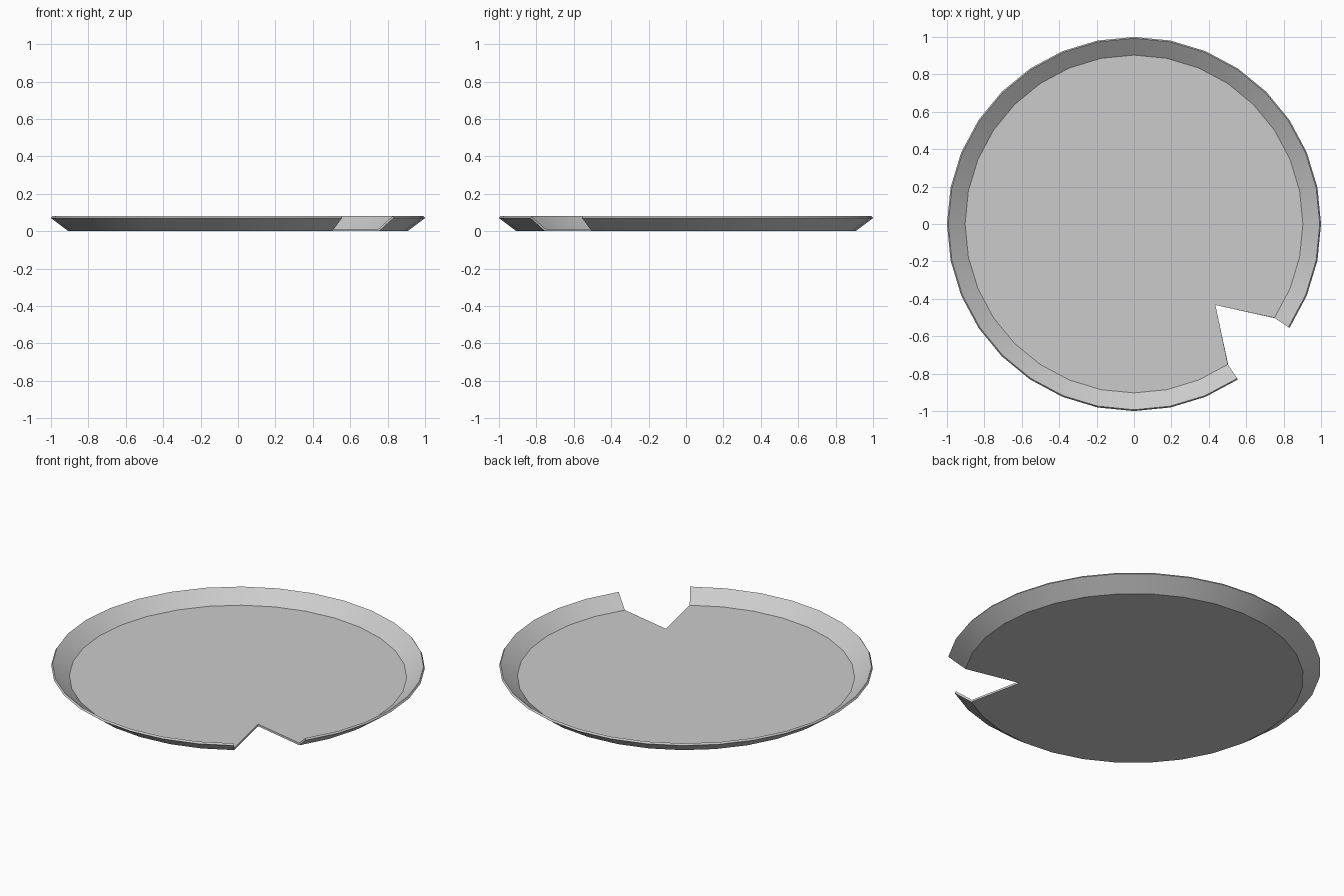
import bpy, bmesh
from math import cos, sin, radians

if "Cube" in bpy.data.objects:
    bpy.data.objects.remove(bpy.data.objects["Cube"])

# Wall cross-section (radius, z): floor underside, rim outside, rim inside, floor top
PROFILE = [(0.907, 0.0), (1.0, 0.07), (0.993, 0.08), (0.903, 0.012)]
STEP = 360 / 32

bm = bmesh.new()

# Shallow sloped wall, two segments left open at the chip
rings = []
for i in range(31):
    a = radians(-33.75 + STEP * i)
    rings.append([bm.verts.new((r * cos(a), r * sin(a), z)) for r, z in PROFILE])
for a, b in zip(rings, rings[1:]):
    for j in range(3):
        bm.faces.new((a[j], b[j], b[j + 1], a[j + 1]))

# Floor, underside and top, with the chip point cut inwards
low = bm.verts.new((0.435, -0.433, 0.0))
high = bm.verts.new((0.435, -0.433, 0.012))
bm.faces.new([r[0] for r in rings] + [low])
bm.faces.new([r[3] for r in rings] + [high])

# Broken edges of the chip
for r in (rings[0], rings[-1]):
    bm.faces.new(r)
    bm.faces.new((r[0], r[3], high, low))

bmesh.ops.recalc_face_normals(bm, faces=bm.faces[:])
mesh = bpy.data.meshes.new("chipped_plate")
bm.to_mesh(mesh)
bm.free()
plate = bpy.data.objects.new("chipped_plate", mesh)
bpy.context.collection.objects.link(plate)
bpy.context.view_layer.objects.active = plate
plate.select_set(True)
bpy.ops.object.shade_smooth_by_angle(angle=radians(30))
